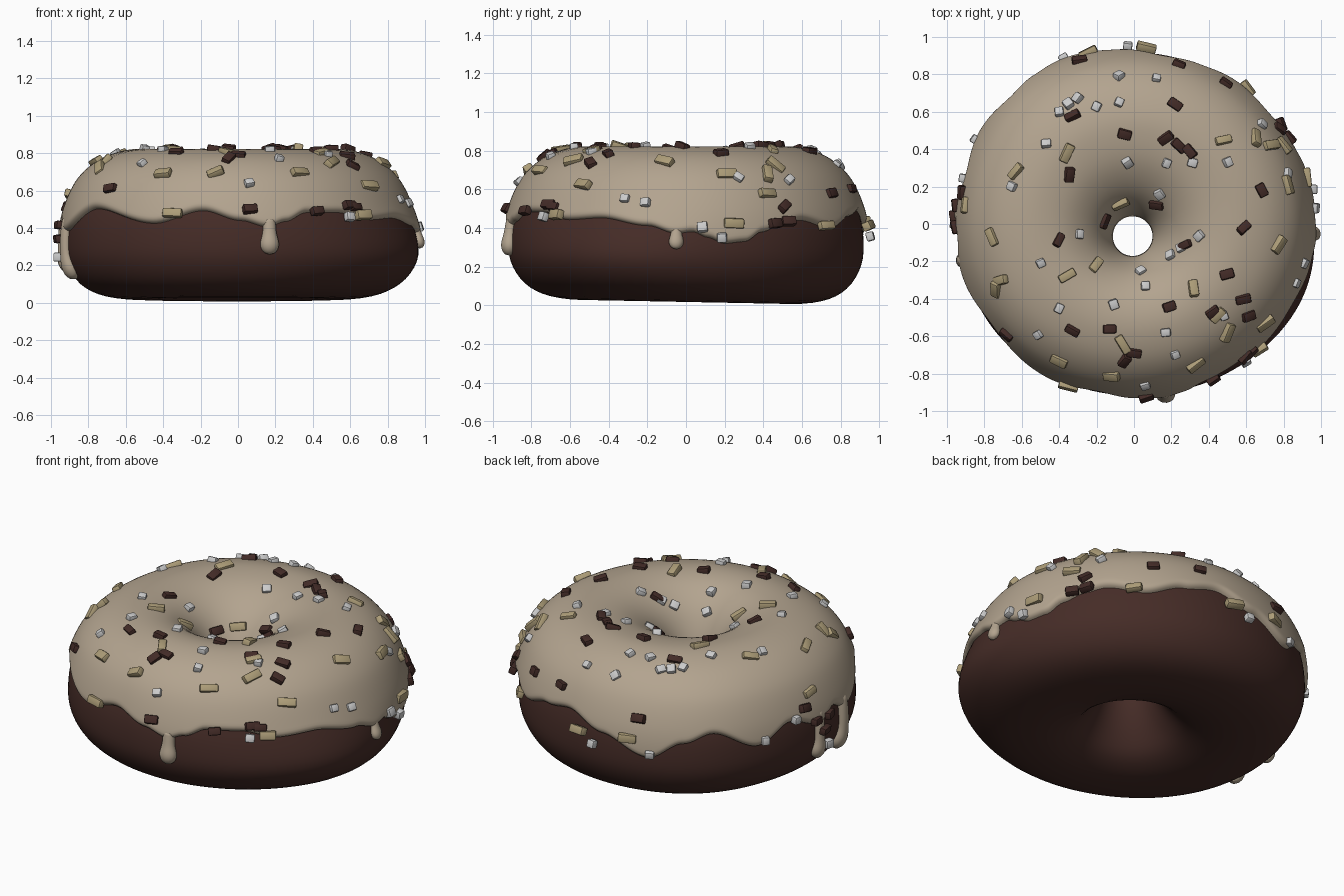
import bpy, bmesh, random
from math import sin, cos, pi, radians, degrees, atan2, hypot, exp, sqrt
from mathutils import Vector, Matrix

if "Cube" in bpy.data.objects:
    bpy.data.objects.remove(bpy.data.objects["Cube"])

random.seed(4)

# Dough cross-section (radius, height): base -> outside -> top -> hole
PROF = [(.50, .02), (.70, .035), (.83, .10), (.905, .22), (.915, .36), (.888, .50),
        (.822, .64), (.72, .735), (.59, .783), (.47, .785), (.35, .75), (.24, .665),
        (.165, .54), (.137, .42), (.16, .30), (.23, .17), (.33, .07)]
NP = len(PROF)
# Icing rim: (angle, height)
RIM = [(2, .38), (7, .35), (12, .32), (19, .33), (25, .38), (33, .42), (40, .44), (54, .40),
       (68, .46), (80, .49), (95, .42), (112, .33), (124, .42), (134, .47), (150, .37),
       (163, .45), (177, .38), (185, .43), (193, .38), (215, .50), (241, .42), (258, .49),
       (271, .435), (280, .40), (286, .43), (294, .48), (306, .48), (319, .44), (332, .45),
       (348, .41), (357, .37)]


def catmull(p0, p1, p2, p3, t):
    return .5 * (2 * p1 + (p2 - p0) * t + (2 * p0 - 5 * p1 + 4 * p2 - p3) * t * t
                 + (3 * p1 - p0 - 3 * p2 + p3) * t ** 3)


def profile(u):
    i = int(u // 1)
    p = [Vector(PROF[(i + k) % NP]) for k in (-1, 0, 1, 2)]
    return catmull(*p, u - i)


def hump(deg, mid, width):
    return exp(-(((deg - mid + 180) % 360 - 180) / width) ** 2)


def surf(th, u, off=0.0):
    """Point on the dough at angle th, profile position u, lifted by off."""
    p = profile(u)
    d = profile(u + .01) - profile(u - .01)
    d.normalize()
    r, z = p.x + d.y * off, p.y - d.x * off
    a, outer = degrees(th), min(1, max(0, (r - .45) / .4))
    # Lopsided swelling low on the right, gentle unevenness elsewhere
    low = exp(-((z - .23) / .2) ** 2)
    r += outer * (.045 * hump(a, 343, 24) + .03 * hump(a, 318, 28)) * low
    r += outer * (.015 * hump(a, 0, 40) + .028 * hump(a, 132, 25) + .02 * hump(a, 215, 28)
                  + .008 * hump(a, 180, 30))
    k = max(0, 1 - p.x / .5)
    x, y = r * cos(th) - .01 * k, r * sin(th) - .09 * k
    return Vector((x, y, z - .02 * y * (1 - min(1, z / .5))))


def rim_height(deg):
    n = len(RIM)
    deg = deg if deg >= RIM[0][0] else deg + 360
    i = max(k for k in range(n) if RIM[k][0] <= deg)
    a, b = RIM[i], RIM[(i + 1) % n]
    t = (deg - a[0]) / ((b[0] - a[0]) % 360)
    t = t * t * (3 - 2 * t)
    return a[1] + (b[1] - a[1]) * t


def outer_u(z):
    lo, hi = 1.0, 8.0
    for _ in range(18):
        m = (lo + hi) / 2
        lo, hi = (m, hi) if profile(m).y < z else (lo, m)
    return lo


def grid(bm, rows, close_u, close_v):
    vs = [[bm.verts.new(p) for p in row] for row in rows]
    n, m = len(vs), len(vs[0])
    for i in range(n if close_u else n - 1):
        for j in range(m if close_v else m - 1):
            a, b = (i + 1) % n, (j + 1) % m
            bm.faces.new((vs[i][j], vs[a][j], vs[a][b], vs[i][b]))


def finish(bm, name, color, angle=180):
    bmesh.ops.recalc_face_normals(bm, faces=bm.faces)
    me = bpy.data.meshes.new(name)
    bm.to_mesh(me)
    bm.free()
    for p in me.polygons:
        p.use_smooth = True
    if angle < 180:
        me.set_sharp_from_angle(angle=radians(angle))
    ob = bpy.data.objects.new(name, me)
    bpy.context.collection.objects.link(ob)
    mat = bpy.data.materials.new(name + "_color")
    mat.diffuse_color = (*color, 1)
    mat.use_nodes = True
    mat.node_tree.nodes["Principled BSDF"].inputs["Base Color"].default_value = mat.diffuse_color
    me.materials.append(mat)
    return ob


# Chocolate dough ring
bm = bmesh.new()
N = 128
grid(bm, [[surf(2 * pi * i / N, j * NP / 68) for j in range(68)] for i in range(N)], True, True)
finish(bm, "dough", (.06, .025, .02))

# Icing shell with rounded rim
THICK = .033
bm = bmesh.new()
N, M = 300, 44
rows = []
for i in range(N):
    th = 2 * pi * i / N
    u0, u1 = outer_u(rim_height(360 * i / N)), 13.1
    row = []
    for j in range(M + 1):
        s = (j / M) ** 1.5
        u = u0 + (u1 - u0) * s
        e = min(1, (u - u0) / .22, (u1 - u) / .3)
        row.append(surf(th, u, -.008 + (THICK + .008) * sqrt(max(0, 1 - (1 - e) ** 2))))
    rows.append(row)
grid(bm, rows, True, False)

# Drips: tapered necks ending in a bulb
for deg, top, bot, rad in [(280.5, .46, .25, .05), (357, .45, .29, .036),
                           (177, .48, .17, .045), (192, .48, .13, .052)]:
    rows = []
    for k in range(25):
        f = k / 24
        z = top + (bot - top) * f
        d = (z - bot) / (rad * 1.1)
        w = sqrt(max(0, 1 - (1 - d) ** 2)) if d < 1 else .7 + .3 * exp(-((d - 1) / .9) ** 2)
        w *= rad * min(1, .05 + f * 8)
        rows.append([surf(radians(deg) + w * cos(a) / .93, outer_u(z), .008 + .85 * w * sin(a))
                     for a in [2 * pi * q / 16 for q in range(16)]])
    grid(bm, rows, False, True)
finish(bm, "icing", (.45, .37, .275))

# Sprinkles seen from above: x, y, turn
BEIGE = [(-.63, .28, 45), (-.36, .38, 65), (.48, .45, 15), (.65, .46, 70), (.73, .42, 20),
         (.8, .42, -60), (.82, .21, -75), (.77, -.11, 50), (-.76, -.07, -60), (-.9, .1, -70),
         (-.36, -.27, 30), (-.22, -.2, 50), (-.05, .12, 40), (.32, -.34, -80), (.45, -.49, 50),
         (.5, -.58, 75), (.7, -.53, 30), (.33, -.75, 35), (-.4, -.73, -20), (-.12, -.81, 20),
         (-.06, -.64, -60), (-.71, -.3, 20), (-.74, -.35, 65)]
BROWN = [(.22, .64, -35), (-.05, .48, -15), (.17, .46, 35), (.24, .42, -45), (.3, .39, -50),
         (-.33, .58, 25), (-.34, .27, 85), (.1, .12, 10), (-.4, -.07, 60), (-.13, .06, 70),
         (.28, -.08, 15), (.59, -.02, 40), (.5, -.27, 15), (.58, -.4, 10), (.19, -.44, 20),
         (.42, -.47, 35), (-.13, -.56, 0), (-.33, -.57, -30), (0, -.69, -10), (-.05, -.73, 60),
         (-.68, -.59, -25), (.68, .18, -60), (.49, .75, -25), (.24, .85, -30), (.78, .51, 10),
         (.61, -.49, 5), (.67, -.73, 35), (-.29, .87, 20), (-.93, .17, 60)]
WHITE = [(-.08, .79), (.12, .78), (-.3, .67), (-.35, .64), (-.4, .6), (-.2, .63), (-.08, .65),
         (-.47, .43), (-.65, .2), (-.03, .33), (.17, .33), (.31, .33), (.5, .33), (.12, .17),
         (.21, -.13), (.26, -.09), (.35, -.04), (-.29, -.02), (-.5, -.21), (-.4, -.45),
         (-.11, -.43), (.05, -.25), (.07, -.33), (.48, -.49), (.17, -.58), (.22, -.7),
         (-.51, -.59), (.68, .53), (.82, .27), (.06, -.86)]
# Sprinkles on the sides: angle, height
SIDE = {"beige": [(248, .47), (315, .46), (50, .41), (86, .41), (105, .43), (15, .42)],
        "brown": [(274, .49), (310, .51), (297, .48), (29, .42), (34, .43),
                  (174, .41), (181, .41), (178, .34)],
        "white": [(309, .45), (5, .40), (11, .35), (92, .36), (113, .36), (152, .40),
                  (165, .46), (180, .25), (347, .52), (340, .54)]}


def place(bm, th, u, turn, size):
    """Rounded box half sunk in the icing."""
    c = surf(th, u, THICK + .003)
    n = (surf(th, u, .1) - surf(th, u)).normalized()
    t = Vector((cos(turn), sin(turn), 0))
    t = t - n * t.dot(n)
    if t.length < .2:
        t = Vector((-sin(th), cos(th), .3)).cross(n)
    t.normalize()
    b = n.cross(t)
    rot = Matrix((t, b, n)).transposed().to_4x4()
    tilt = Matrix.Rotation(random.uniform(-.25, .25), 4, 'Y') @ Matrix.Rotation(random.uniform(-.3, .3), 4, 'X')
    s = [v * random.uniform(.9, 1.12) for v in size]
    res = bmesh.ops.create_cube(bm, size=1, matrix=Matrix.Translation(c) @ rot @ tilt @ Matrix.Diagonal((*s, 1)))
    edges = list({e for v in res["verts"] for e in v.link_edges})
    bmesh.ops.bevel(bm, geom=edges, offset=.008, segments=2, profile=.5, affect='EDGES')


SAMPLES = [5 + .05 * k for k in range(165)]
for kind, pts, size, color in [("beige", BEIGE, (.095, .046, .04), (.42, .34, .19)),
                               ("brown", BROWN, (.075, .046, .04), (.055, .024, .02)),
                               ("white", WHITE, (.048, .046, .04), (.75, .76, .78))]:
    bm = bmesh.new()
    for p in pts:
        th = atan2(p[1], p[0])
        best = min(SAMPLES, key=lambda u: hypot(*(surf(th, u, THICK).xy - Vector(p[:2]))))
        place(bm, th, best, radians(p[2]) if len(p) > 2 else random.uniform(0, pi), size)
    for deg, z in SIDE[kind]:
        place(bm, radians(deg), outer_u(z), radians(deg + 90 + random.uniform(-30, 30)), size)
    finish(bm, kind + "_sprinkles", color, 40)
